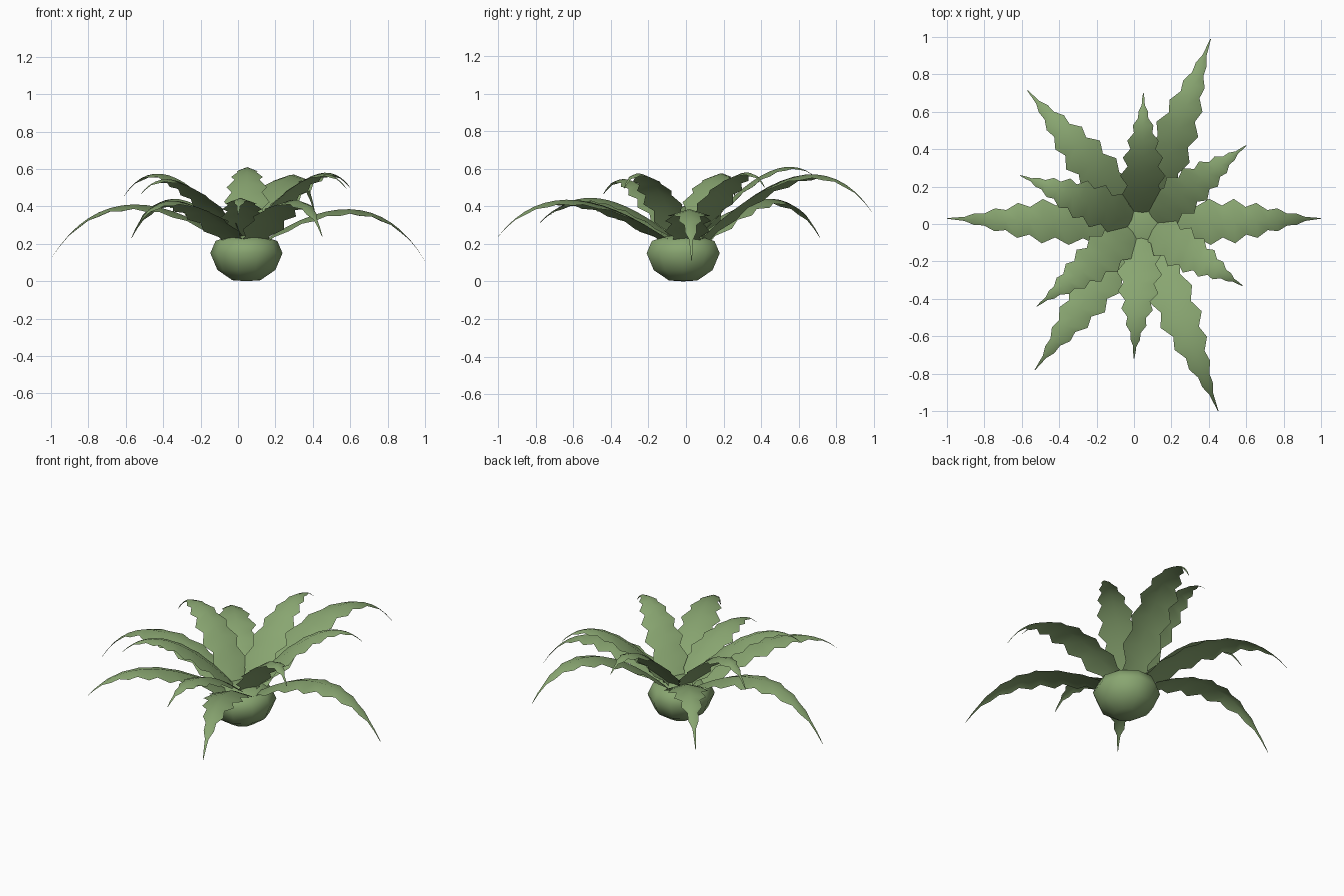
import bpy, bmesh, math
from mathutils import Vector

if "Cube" in bpy.data.objects:
    bpy.data.objects.remove(bpy.data.objects["Cube"])

green = bpy.data.materials.new("leaf green")
green.diffuse_color = (0.25, 0.38, 0.165, 1)
green.use_nodes = True
green.node_tree.nodes["Principled BSDF"].inputs["Base Color"].default_value = green.diffuse_color


def finish(name, bm):
    me = bpy.data.meshes.new(name)
    bm.normal_update()
    bm.to_mesh(me)
    bm.free()
    me.materials.append(green)
    ob = bpy.data.objects.new(name, me)
    bpy.context.collection.objects.link(ob)
    for p in me.polygons:
        p.use_smooth = True
    return ob


def interp(keys, t):
    for (a, u), (b, v) in zip(keys, keys[1:]):
        if t <= b:
            return u + (v - u) * (t - a) / (b - a)
    return keys[-1][1]


CENTRE = Vector((0.045, 0.0, 0))
WIDTH_BIG = [(0, .07), (.15, .105), (.38, .104), (.53, .08), (.66, .053), (.8, .026), (.9, .007), (1, .002)]
WIDTH_SMALL = [(0, .06), (.15, .1), (.3, .104), (.45, .085), (.6, .06), (.75, .03), (.88, .008), (1, .002)]


def leaf(name, tip, apex, r0, z0, widths):
    """Arching serrated blade: parabola from the crown, through the apex height, to the tip."""
    tip = Vector(tip)
    d = Vector((tip.x, tip.y, 0)) - CENTRE
    length = d.length
    d.normalize()
    side = Vector((-d.y, d.x, 0))
    h = apex - z0
    zc = z0 + h + math.sqrt(max(h * h + h * (z0 - tip.z), 0))
    rc = r0 + (length - r0) * 0.66
    bm = bmesh.new()
    rows, n = [], 15
    for i in range(n + 1):
        t = i / n
        r = (1 - t) ** 2 * r0 + 2 * t * (1 - t) * rc + t * t * length
        z = (1 - t) ** 2 * z0 + 2 * t * (1 - t) * zc + t * t * tip.z
        # alternate rows make the saw-tooth edge
        w = interp(widths, t) * (1.18 if i % 2 == 0 else 0.82)
        mid = CENTRE + d * r + Vector((0, 0, z))
        drop = Vector((0, 0, -w * (0.2 + 0.25 * t)))
        rows.append([bm.verts.new(mid + side * w + drop),
                     bm.verts.new(mid),
                     bm.verts.new(mid - side * w + drop)])
    for a, b in zip(rows, rows[1:]):
        for k in range(2):
            bm.faces.new((a[k], a[k + 1], b[k + 1], b[k]))
    return finish(name, bm)


# Long outer leaves: tip position, apex height
outer = [((1.0, .03, .11), .385), ((-1.0, .03, .12), .41),
         ((.41, .99, .37), .57), ((-.57, .715, .23), .44),
         ((.45, -1.0, .24), .435), ((-.53, -.78, .31), .43)]
for i, (tip, apex) in enumerate(outer):
    leaf(f"outer_leaf_{i + 1}", tip, apex, 0.07, 0.2, WIDTH_BIG)

# Short inner leaves
inner = [((.05, .70, .545), .61), ((.60, .42, .50), .58),
         ((-.61, .26, .455), .575), ((-.52, -.44, .465), .545),
         ((0, -.72, .355), .445), ((.58, -.33, .495), .575)]
for i, (tip, apex) in enumerate(inner):
    leaf(f"inner_leaf_{i + 1}", tip, apex, 0.04, 0.215, WIDTH_SMALL)

# Rounded root ball with a slightly domed top
bm = bmesh.new()
profile = [(.075, .005), (.155, .06), (.193, .15), (.165, .215), (.09, .24)]
n = 10
rings = []
for r, z in profile:
    rings.append([bm.verts.new((.045 + r * math.cos(2 * math.pi * k / n),
                                -.015 + 1.06 * r * math.sin(2 * math.pi * k / n), z))
                  for k in range(n)])
for a, b in zip(rings, rings[1:]):
    for k in range(n):
        bm.faces.new((a[k], a[(k + 1) % n], b[(k + 1) % n], b[k]))
for ring, z, flip in ((rings[0], 0, True), (rings[-1], .25, False)):
    c = bm.verts.new((.045, -.015, z))
    for k in range(n):
        f = (ring[k], ring[(k + 1) % n], c)
        bm.faces.new(f[::-1] if flip else f)
finish("root_ball", bm)
